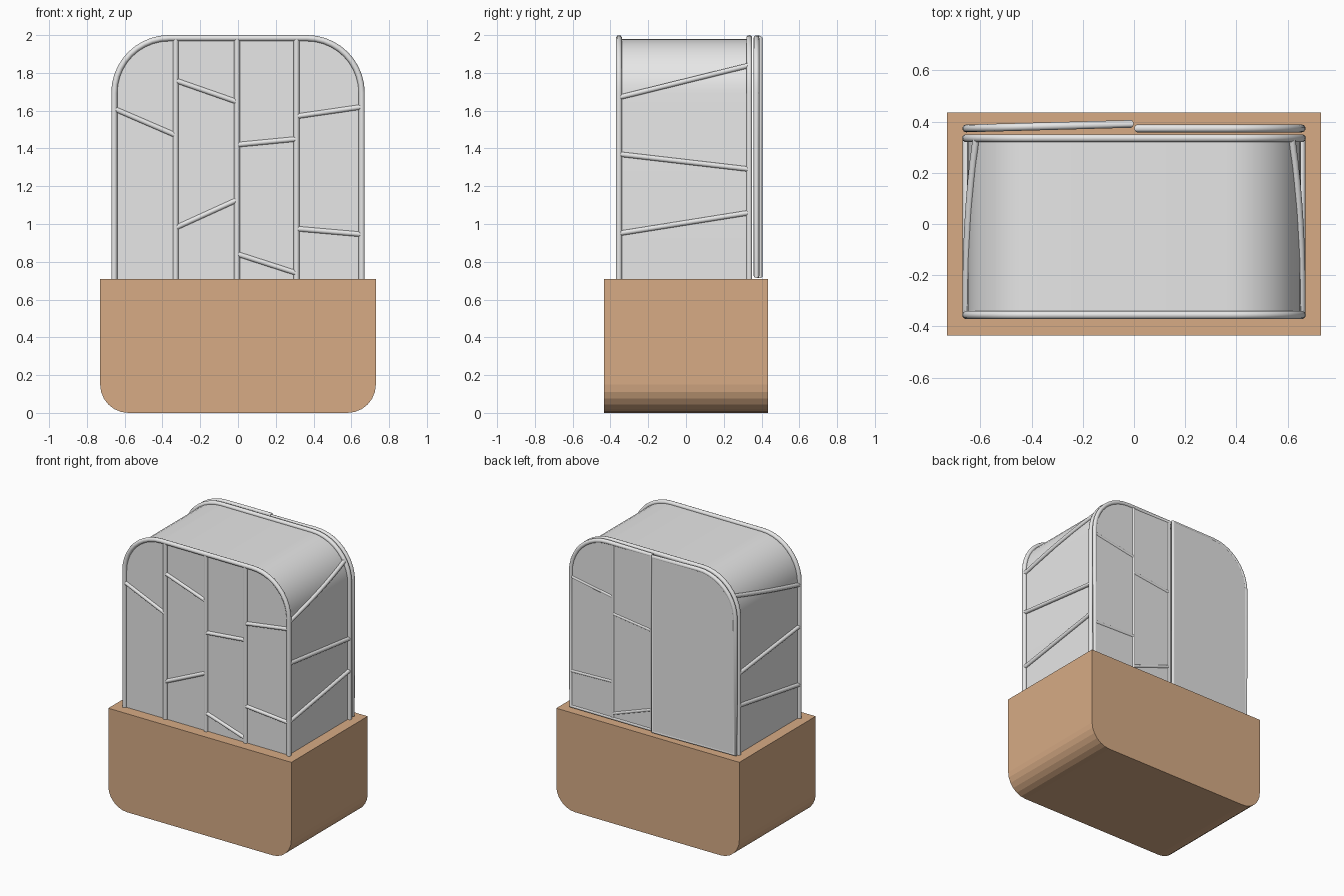
import bpy, bmesh, math
from mathutils import Vector

if "Cube" in bpy.data.objects:
    bpy.data.objects.remove(bpy.data.objects["Cube"])


def material(name, rgb):
    m = bpy.data.materials.new(name)
    m.diffuse_color = (*rgb, 1)
    m.use_nodes = True
    m.node_tree.nodes["Principled BSDF"].inputs["Base Color"].default_value = m.diffuse_color
    return m


GREY = material("light grey", (0.8, 0.8, 0.8))
BROWN = material("tan brown", (0.68, 0.41, 0.235))
HW, TOP, BOT, R = 0.655, 1.984, 0.70, 0.29   # cage half width, top, bottom, corner radius
FRONT, BACK = -0.355, 0.335


def link(name, me, mat, smooth=None):
    ob = bpy.data.objects.new(name, me)
    bpy.context.scene.collection.objects.link(ob)
    me.materials.clear()
    me.materials.append(mat)
    if smooth:
        bpy.ops.object.select_all(action='DESELECT')
        ob.select_set(True)
        bpy.context.view_layer.objects.active = ob
        bpy.ops.object.shade_smooth_by_angle(angle=math.radians(smooth))
    return ob


def arc(cx, cz, r, a0, a1, n):
    return [(cx + r * math.cos(math.radians(a0 + (a1 - a0) * i / n)),
             cz + r * math.sin(math.radians(a0 + (a1 - a0) * i / n))) for i in range(n + 1)]


def half_arch(hw=HW, top=TOP, bot=BOT, n=10):
    """Right side outline, from the bottom up to the end of the corner."""
    return [(hw, bot)] + arc(hw - R, top - R, R, 0, 90, n)


def arch(**k):
    h = half_arch(**k)
    return h + [(-x, z) for x, z in reversed(h)]


def extrude(name, outline, y0, y1, mat, smooth=None):
    bm = bmesh.new()
    a = [bm.verts.new((x, y0, z)) for x, z in outline]
    b = [bm.verts.new((x, y1, z)) for x, z in outline]
    bm.faces.new(a)
    bm.faces.new(b)
    for i in range(len(a)):
        j = (i + 1) % len(a)
        bm.faces.new((a[i], a[j], b[j], b[i]))
    bmesh.ops.recalc_face_normals(bm, faces=bm.faces)
    me = bpy.data.meshes.new(name)
    bm.to_mesh(me)
    bm.free()
    return link(name, me, mat, smooth)


def tubes(name, paths, r=0.016):
    """Round tubes along point lists; a path given as (points, True) is closed."""
    cu = bpy.data.curves.new(name, 'CURVE')
    cu.dimensions = '3D'
    cu.bevel_depth, cu.bevel_resolution, cu.use_fill_caps = r, 3, True
    for pts, closed in paths:
        sp = cu.splines.new('POLY')
        sp.points.add(len(pts) - 1)
        for p, co in zip(sp.points, pts):
            p.co = (*co, 1)
        sp.use_cyclic_u = closed
    tmp = bpy.data.objects.new(name + "_path", cu)
    bpy.context.scene.collection.objects.link(tmp)
    bpy.context.view_layer.update()
    me = bpy.data.meshes.new_from_object(tmp.evaluated_get(bpy.context.evaluated_depsgraph_get()))
    bpy.data.objects.remove(tmp)
    me.name = name
    return link(name, me, GREY, 50)


# base tub with rounded lower corners
low = arc(0.58, 0.15, 0.15, 0, -90, 6)
extrude("base_tub", [(0.73, 0.71)] + low + [(-x, z) for x, z in reversed(low)] + [(-0.73, 0.71)],
        -0.435, 0.435, BROWN)

# cage panels
extrude("cage_panels", arch(hw=HW - 0.004, top=TOP - 0.004), FRONT, BACK, GREY, 25)

# front and back hoops
for nm, y in (("front_hoop", FRONT), ("back_hoop", BACK)):
    tubes(nm, [([(x, y, z) for x, z in arch()], False)])

# front posts and slanted bars
tubes("front_posts", [([(x, FRONT, BOT), (x, FRONT, TOP)], False) for x in (-0.33, -0.005, 0.31)], 0.015)
front_bars = [(-HW, 1.61, -0.33, 1.47), (-0.33, 1.76, 0, 1.645), (-0.33, 0.98, 0, 1.13),
              (0, 1.42, 0.31, 1.45), (0.31, 1.57, HW, 1.62), (0.31, 0.975, HW, 0.945),
              (0, 0.84, 0.31, 0.74)]
tubes("front_bars", [([(a, FRONT, b), (c, FRONT, d)], False) for a, b, c, d in front_bars], 0.014)


# side bars follow the rounded corner
def side_x(z):
    d = z - (TOP - R)
    return HW if d <= 0 else HW - R + math.sqrt(R * R - d * d)


for nm, s in (("right_side_bars", 1), ("left_side_bars", -1)):
    paths = []
    for z0, z1 in ((1.67, 1.84), (1.37, 1.29), (0.95, 1.06)):
        pts = []
        for i in range(9):
            t = i / 8
            z = z0 + (z1 - z0) * t
            pts.append((s * side_x(z), FRONT + (BACK - FRONT) * t, z))
        paths.append((pts, False))
    tubes(nm, paths, 0.014)

# back doors: framed panels with bars, the left one slightly ajar with its panel outside
door_bars = [(HW, 1.66, 0.32, 1.60), (0.32, 1.48, 0.01, 1.44), (HW, 0.98, 0.32, 0.99),
             (0.32, 0.76, 0.01, 0.87), (0.32, 0.725, 0.32, TOP)]
outline = half_arch(bot=0.725) + [(0.012, TOP), (0.012, 0.725)]
for nm, s in (("right_door", 1), ("left_door", -1)):
    ajar = 0.018 if s < 0 else 0.0

    def place(x, z):
        return (s * x, 0.373 + ajar * (1 - x / HW), z)

    tubes(nm + "_frame", [([place(*p) for p in outline], True)], 0.015)
    tubes(nm + "_bars", [([place(a, b), place(c, d)], False) for a, b, c, d in door_bars], 0.012)
    off = 0.002 if s > 0 else 0.008
    panel = extrude(nm + "_panel", [(s * x, z) for x, z in outline], off - 0.004, off + 0.004, GREY)
    for v in panel.data.vertices:
        v.co.y += place(abs(v.co.x), 0)[1]
